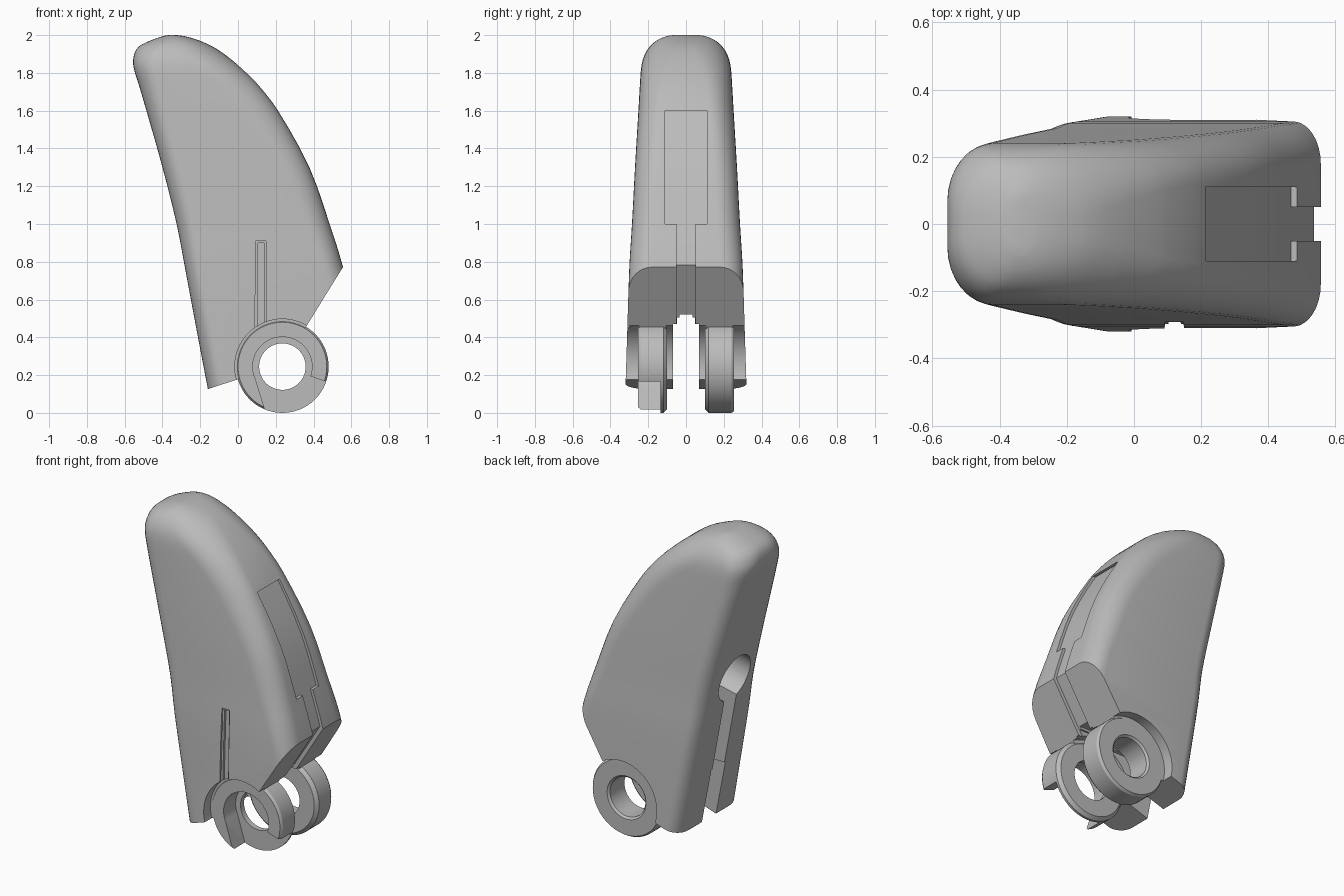
import bpy, bmesh, math
from mathutils import Vector

if "Cube" in bpy.data.objects:
    bpy.data.objects.remove(bpy.data.objects["Cube"])

grey = bpy.data.materials.new("plain_grey")
grey.use_nodes = True
grey.diffuse_color = (0.5, 0.5, 0.5, 1)
grey.node_tree.nodes["Principled BSDF"].inputs["Base Color"].default_value = (0.5, 0.5, 0.5, 1)

HINGE_X, HINGE_Z = 0.235, 0.245


def make(name, bm):
    bmesh.ops.recalc_face_normals(bm, faces=bm.faces)
    mesh = bpy.data.meshes.new(name)
    bm.to_mesh(mesh)
    bm.free()
    mesh.materials.append(grey)
    obj = bpy.data.objects.new(name, mesh)
    bpy.context.collection.objects.link(obj)
    return obj


def prism(points, y0, y1):
    """Extrude an x-z outline from y0 to y1."""
    bm = bmesh.new()
    face = bm.faces.new([bm.verts.new((x, y0, z)) for x, z in points])
    out = bmesh.ops.extrude_face_region(bm, geom=[face])["geom"]
    moved = [v for v in out if isinstance(v, bmesh.types.BMVert)]
    bmesh.ops.translate(bm, verts=moved, vec=(0, y1 - y0, 0))
    return make("cutter", bm)


def disc(radius, y0, y1, n=64):
    pts = [(HINGE_X + radius * math.cos(math.tau * i / n),
            HINGE_Z + radius * math.sin(math.tau * i / n)) for i in range(n)]
    return prism(pts, y0, y1)


def cut(obj, *cutters):
    """Subtract the cutters from the object and delete them."""
    for c in cutters:
        mod = obj.modifiers.new("cut", "BOOLEAN")
        mod.operation, mod.solver, mod.object = "DIFFERENCE", "EXACT", c
        deps = bpy.context.evaluated_depsgraph_get()
        mesh = bpy.data.meshes.new_from_object(obj.evaluated_get(deps))
        obj.modifiers.clear()
        obj.data = mesh
        bpy.data.objects.remove(c)


def smooth(obj, angle):
    bpy.ops.object.select_all(action="DESELECT")
    obj.select_set(True)
    bpy.context.view_layer.objects.active = obj
    bpy.ops.object.shade_smooth_by_angle(angle=math.radians(angle))


# Horizontal sections: z, back x, front x, half width, back / front / side corner radius
SECTIONS = [
    (0.00, -0.135, 0.72, 0.325, 0.09, 0.11, 0.12),
    (0.40, -0.212, 0.64, 0.312, 0.09, 0.11, 0.12),
    (0.775, -0.282, 0.555, 0.300, 0.09, 0.11, 0.12),
    (1.00, -0.325, 0.485, 0.286, 0.10, 0.13, 0.12),
    (1.30, -0.400, 0.378, 0.270, 0.10, 0.15, 0.12),
    (1.60, -0.485, 0.212, 0.252, 0.11, 0.19, 0.13),
    (1.74, -0.526, 0.104, 0.244, 0.12, 0.22, 0.14),
    (1.83, -0.553, 0.012, 0.237, 0.13, 0.24, 0.16),
    (1.89, -0.552, -0.060, 0.222, 0.14, 0.24, 0.17),
    (1.94, -0.525, -0.135, 0.192, 0.14, 0.20, 0.16),
    (1.975, -0.455, -0.215, 0.150, 0.10, 0.12, 0.13),
    (1.995, -0.395, -0.285, 0.100, 0.05, 0.05, 0.09),
    (2.00, -0.370, -0.325, 0.070, 0.02, 0.02, 0.06),
]


def refine(rows, steps=3):
    """Catmull-Rom interpolation between the sections."""
    rows = [Vector(r) for r in rows]
    out = []
    for i in range(len(rows) - 1):
        a, b = rows[i], rows[i + 1]
        ha = (b - rows[max(i - 1, 0)]) / (b[0] - rows[max(i - 1, 0)][0])
        j = min(i + 2, len(rows) - 1)
        hb = (rows[j] - a) / (rows[j][0] - a[0])
        d = b[0] - a[0]
        for s in range(steps):
            t = s / steps
            out.append(a * (2*t**3 - 3*t*t + 1) + b * (3*t*t - 2*t**3)
                       + ha * d * (t**3 - 2*t*t + t) + hb * d * (t**3 - t*t))
    return out + [rows[-1]]


def section_ring(bm, row, n=8):
    z, xl, xr, w, rl, rr, ry = row
    ring = []
    corners = ((xr - rr, rr, w - ry), (xl + rl, rl, w - ry),
               (xl + rl, rl, ry - w), (xr - rr, rr, ry - w))
    for k, (cx, rx, cy) in enumerate(corners):
        for i in range(n + 1):
            a = math.pi / 2 * (k + i / n)
            ring.append(bm.verts.new((cx + rx * math.cos(a), cy + ry * math.sin(a), z)))
    return ring


# Main shell, lofted upwards
rows = refine(SECTIONS)
bm = bmesh.new()
rings = [section_ring(bm, r) for r in rows]
for low, high in zip(rings, rings[1:]):
    for i in range(len(low)):
        j = (i + 1) % len(low)
        bm.faces.new((low[i], low[j], high[j], high[i]))
bm.faces.new(rings[0])
bm.faces.new(rings[-1])
body = make("finger_shell", bm)


def front_line(z0, z1, depth=0.018):
    zs = [z0] + [r[0] for r in rows if z0 < r[0] < z1] + [z1]
    pts = []
    for z in zs:
        a, b = next((a, b) for a, b in zip(rows, rows[1:]) if a[0] <= z <= b[0])
        pts.append((a[2] + (b[2] - a[2]) * (z - a[0]) / (b[0] - a[0]) - depth, z))
    return pts


# Slanted underside, both directions from the hinge
cut(body, prism([(0.236, 0.255), (1.0, 1.49), (1, -0.5), (-0.5, -0.5), (-0.5, 0.015)], -1, 1))

# Front panel recess and the narrow channel below it
cut(body, prism(front_line(1.0, 1.6) + [(0.8, 1.6), (0.8, 1.0)], -0.11, 0.11))
cut(body, prism([(0.31, 0.42)] + front_line(0.782, 1.01) + [(0.8, 1.01), (0.8, 0.42)],
                -0.05, 0.05))

# Hinge clearance: outside, between and within the two rings
cut(body, disc(0.252, -1, -0.25), disc(0.252, 0.25, 1),
    disc(0.252, -0.105, 0.105), disc(0.2, -1, 1))

# Central through slot with a narrower top
cut(body, prism([(-1, -0.2), (1, -0.2), (1, 0.47), (-1, 0.47)], -0.07, 0.07))
for half, top in ((0.047, 0.505), (0.035, 0.52)):
    cut(body, prism([(-1, 0.3), (1, 0.3), (1, top), (-1, top)], -half, half))

# Rear slot and round rear socket
cut(body, prism([(-0.5, 0.0), (0.0, 0.0), (-0.18, 1.0), (-0.5, 1.0)], -0.06, 0.06))
bm = bmesh.new()
bmesh.ops.create_cone(bm, cap_ends=True, segments=48, radius1=0.15, radius2=0.15, depth=0.5)
bmesh.ops.rotate(bm, verts=bm.verts, matrix=Vector((0, 0, 1)).rotation_difference(
    Vector((1, 0, 0.22))).to_matrix())
bmesh.ops.translate(bm, verts=bm.verts, vec=(-0.4, 0, 1.04))
cut(body, make("cutter", bm))

# Thin groove on the front side, deeper in the middle
for x0, x1, top, depth in ((0.09, 0.15, 0.91, 0.01), (0.102, 0.14, 0.9, 0.025)):
    groove = prism([(x0, 0.4), (x1, 0.4), (x1 - 0.003, top), (x0 + 0.003, top)], -0.6, 0)
    for v in groove.data.vertices:
        if v.co.y > -0.3:
            v.co.y = -(0.3225 - 0.032 * v.co.z) + depth
    cut(body, groove)
smooth(body, 28)

# Hinge rings with chamfered rims
for side, name in ((-1, "hinge_ring_front"), (1, "hinge_ring_back")):
    bm = bmesh.new()
    n = 64
    loops = []
    for r, y in ((0.123, 0.1), (0.225, 0.1), (0.245, 0.12), (0.245, 0.24), (0.235, 0.255),
                 (0.135, 0.255), (0.123, 0.243)):
        loops.append([bm.verts.new((HINGE_X + r * math.cos(math.tau * i / n), side * y,
                                    HINGE_Z + r * math.sin(math.tau * i / n)))
                      for i in range(n)])
    for a, b in zip(loops, loops[1:] + loops[:1]):
        for i in range(n):
            j = (i + 1) % n
            bm.faces.new((a[i], a[j], b[j], b[i]))
    ring = make(name, bm)
    if side < 0:
        # Round pocket opening towards the lower front
        cut(ring, disc(0.157, -0.4, -0.135),
            prism([(0.086, 0.2), (0.148, 0.0), (0.2, -0.1), (0.6, -0.1), (0.6, 0.12),
                   (0.38, 0.195), (0.25, 0.26)], -0.4, -0.135))
    smooth(ring, 28)
